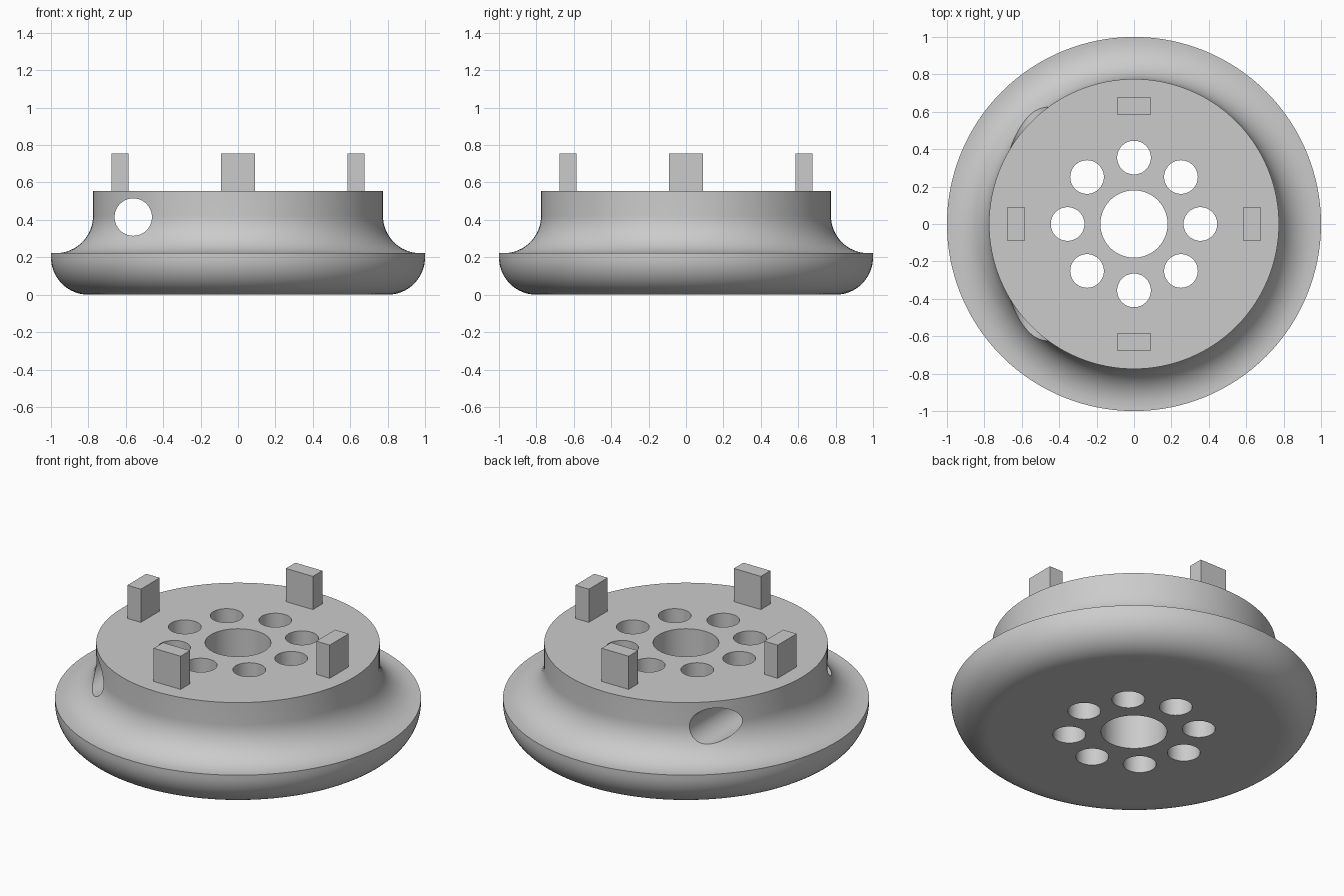
import bpy, bmesh, math
from mathutils import Matrix, Vector

cube = bpy.data.objects.get("Cube")
if cube:
    bpy.data.objects.remove(cube, do_unlink=True)

grey = bpy.data.materials.new("plain grey")
grey.use_nodes = True
grey.diffuse_color = (0.6, 0.6, 0.6, 1)
grey.node_tree.nodes["Principled BSDF"].inputs["Base Color"].default_value = (0.6, 0.6, 0.6, 1)


def make_object(name, bm):
    bmesh.ops.recalc_face_normals(bm, faces=bm.faces[:])
    mesh = bpy.data.meshes.new(name)
    bm.to_mesh(mesh)
    bm.free()
    mesh.materials.append(grey)
    obj = bpy.data.objects.new(name, mesh)
    bpy.context.collection.objects.link(obj)
    return obj


def arc(cx, cz, radius, start, end, steps=16):
    angles = [math.radians(start + (end - start) * i / steps) for i in range(steps + 1)]
    return [(cx + radius * math.cos(a), cz + radius * math.sin(a)) for a in angles]


def lathe(name, profile, sides=128):
    bm = bmesh.new()
    rings = []
    for r, z in profile:
        rings.append([bm.verts.new((r * math.cos(math.tau * i / sides),
                                    r * math.sin(math.tau * i / sides), z)) for i in range(sides)])
    for low, high in zip(rings, rings[1:]):
        for i in range(sides):
            j = (i + 1) % sides
            bm.faces.new((low[i], low[j], high[j], high[i]))
    bm.faces.new(rings[0])
    bm.faces.new(rings[-1])
    return make_object(name, bm)


def drill(body, name, radius, location, axis="Z"):
    bm = bmesh.new()
    turn = Matrix.Rotation(math.pi / 2, 4, "X") if axis == "Y" else Matrix()
    bmesh.ops.create_cone(bm, cap_ends=True, segments=64, radius1=radius, radius2=radius,
                          depth=3, matrix=Matrix.Translation(location) @ turn)
    cutter = make_object(name, bm)
    cutter.hide_render = True
    cutter.hide_viewport = True
    mod = body.modifiers.new(name, "BOOLEAN")
    mod.operation, mod.solver, mod.object = "DIFFERENCE", "EXACT", cutter
    return cutter


# Flanged hub: rounded rim below, concave fillet up to the collar
profile = arc(0.8, 0.2, 0.2, -90, 0) + [(1, 0.222)]
profile += arc(0.975, 0.422, 0.2, 270, 180) + [(0.775, 0.555)]
hub = lathe("flanged_hub", profile)

# Centre bore, ring of eight holes, and one off-centre cross hole
cutters = [drill(hub, "centre_bore_cutter", 0.18, (0, 0, 0)),
           drill(hub, "cross_hole_cutter", 0.1, (-0.56, 0, 0.415), "Y")]
for i in range(8):
    a = math.tau * i / 8
    cutters.append(drill(hub, "ring_hole_cutter", 0.09,
                         (0.355 * math.cos(a), 0.355 * math.sin(a), 0)))

# Bake the cuts and drop the cutters
bpy.context.view_layer.update()
evaluated = hub.evaluated_get(bpy.context.evaluated_depsgraph_get())
cut_mesh = bpy.data.meshes.new_from_object(evaluated)
hub.modifiers.clear()
hub.data = cut_mesh
for cutter in cutters:
    bpy.data.objects.remove(cutter, do_unlink=True)

# Smooth curved walls, flat top and bottom
bpy.ops.object.select_all(action="DESELECT")
hub.select_set(True)
bpy.context.view_layer.objects.active = hub
bpy.ops.object.shade_smooth_by_angle(angle=math.radians(30))
for face in hub.data.polygons:
    if abs(face.normal.z) > 0.9999:
        face.use_smooth = False

# Four upright locating tabs
for i, side in enumerate(("left", "back", "right", "front")):
    bm = bmesh.new()
    bmesh.ops.create_cube(bm, size=1)
    bmesh.ops.scale(bm, vec=Vector((0.09, 0.18, 0.21)), verts=bm.verts)
    bmesh.ops.translate(bm, vec=Vector((0.63, 0, 0.65)), verts=bm.verts)
    bmesh.ops.rotate(bm, cent=(0, 0, 0), matrix=Matrix.Rotation(i * math.pi / 2, 3, "Z"),
                     verts=bm.verts)
    make_object(side + "_tab", bm)
